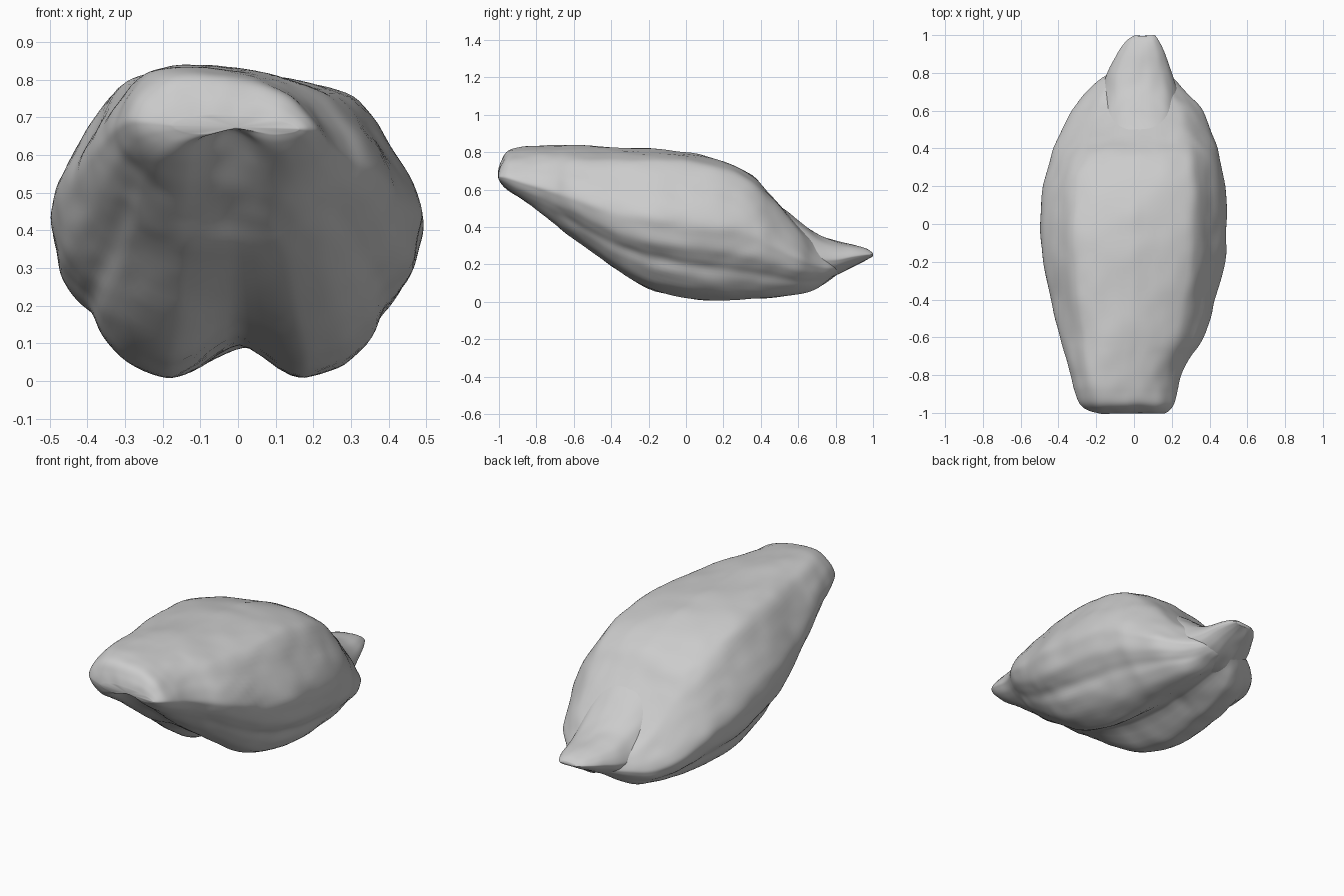
import bpy, bmesh, math
from mathutils import Vector, noise

cube = bpy.data.objects.get("Cube")
if cube:
    bpy.data.objects.remove(cube)

husk = bpy.data.materials.new("husk grey")
husk.use_nodes = True
colour = (0.6, 0.6, 0.6, 1)
husk.diffuse_color = colour
husk.node_tree.nodes["Principled BSDF"].inputs["Base Color"].default_value = colour

# Half sections, top to bottom: folded husk with belly lobes, and plain round end
folded = [(0, 1), (.3, .985), (.55, .955), (.69, .905), (.83, .77), (.95, .64),
          (1, .54), (.985, .45), (.95, .36), (.87, .29), (.79, .235),
          (.73, .15), (.6, .06), (.42, .01), (.3, 0), (0, .03)]
rounded = [(0, 1), (.3, .985), (.55, .93), (.72, .85), (.86, .72), (.95, .6),
           (1, .48), (.98, .4), (.93, .31), (.86, .24), (.77, .17),
           (.66, .1), (.53, .05), (.38, .01), (.25, 0), (0, 0)]


def spline(points, steps):
    """Smooth curve through tuples of any length."""
    pts = [points[0]] + list(points) + [points[-1]]
    out = []
    for i in range(1, len(pts) - 2):
        p, q, r, s = pts[i - 1:i + 3]
        for k in range(steps):
            t = k / steps
            out.append(tuple(
                b + 0.5 * t * (c - a + t * (2*a - 5*b + 4*c - d + t * (3*(b - c) + d - a)))
                for a, b, c, d in zip(p, q, r, s)))
    return out + [points[-1]]


def full_ring(half):
    side = spline(half, 4)
    return side + [(-u, v) for u, v in side[-2:0:-1]]


def loft(name, stations, ripple):
    """Stations: y, left x, right x, bottom z, top z, groove, roundness, tilt."""
    sections = list(zip(full_ring(folded), full_ring(rounded)))
    n = len(sections)
    bm = bmesh.new()
    rows = []
    for y, x0, x1, z0, z1, groove, mix, tilt in spline(stations, 6):
        mid, wide = (x0 + x1) / 2, (x1 - x0) / 2
        row = []
        for a, b in sections:
            u, v = Vector(a).lerp(Vector(b), mix)
            z = z0 + v * (z1 - z0) - tilt * u * v
            if v < 0.5:
                z += groove * math.exp(-(u / (0.22 + 0.2 * mix)) ** 2)
            row.append(bm.verts.new((mid + u * wide, y, z)))
        rows.append(row)
    for a, b in zip(rows, rows[1:]):
        for i in range(n):
            j = (i + 1) % n
            bm.faces.new((a[i], a[j], b[j], b[i]))
    for row in (rows[0], rows[-1]):
        centre = bm.verts.new(sum((v.co for v in row), Vector()) / n)
        for i in range(n):
            bm.faces.new((row[i], row[(i + 1) % n], centre))
    bmesh.ops.recalc_face_normals(bm, faces=bm.faces)
    bm.normal_update()
    # Uneven, slightly wrinkled skin
    for v in bm.verts:
        p = v.co
        bump = noise.noise(p * 5) + 0.6 * noise.noise(Vector((p.x * 14, p.y * 9, p.z * 14)))
        v.co = p + v.normal * ripple * bump
    mesh = bpy.data.meshes.new(name)
    bm.to_mesh(mesh)
    bm.free()
    mesh.materials.append(husk)
    bpy.context.collection.objects.link(bpy.data.objects.new(name, mesh))
    for f in mesh.polygons:
        f.use_smooth = True


# Grain: flattened back, sloping sides, soft side fold, twin belly lobes, arched lip
grain = [(-1, -.17, .16, .65, .70, .02, 1, .01),
         (-.985, -.24, .185, .615, .75, .06, 1, .02),
         (-.95, -.285, .21, .57, .80, .10, 1, .03),
         (-.88, -.315, .23, .52, .82, .08, 1, .04),
         (-.8, -.335, .25, .47, .83, .05, .9, .045),
         (-.7, -.365, .30, .405, .833, .02, .8, .045),
         (-.6, -.39, .37, .335, .83, .01, .6, .045),
         (-.4, -.435, .43, .185, .825, .04, .3, .04),
         (-.2, -.48, .48, .07, .82, .07, 0, .03),
         (0, -.495, .49, .016, .80, .08, 0, .01),
         (.2, -.48, .48, .0, .75, .08, .1, -.02),
         (.35, -.44, .455, .002, .675, .08, .25, -.04),
         (.45, -.40, .43, .008, .565, .07, .35, -.045),
         (.6, -.325, .365, .03, .40, .06, .4, -.04),
         (.7, -.25, .27, .06, .31, .05, .5, -.02),
         (.77, -.17, .21, .105, .27, .03, 1, 0),
         (.82, -.08, .14, .15, .22, 0, 1, 0)]
loft("grain_body", grain, 0.007)

# Stalk end: flattened beak rising out of the folds
tail = [(.4, -.2, .26, .2, .57, 0, 1, -.02),
        (.5, -.2, .26, .16, .51, 0, 1, -.02),
        (.6, -.19, .25, .12, .435, 0, 1, -.02),
        (.7, -.17, .23, .11, .365, 0, 1, -.01),
        (.8, -.14, .2, .14, .325, 0, 1, 0),
        (.9, -.09, .165, .19, .305, 0, 1, 0),
        (.97, -.04, .13, .225, .285, 0, 1, 0),
        (1, 0, .11, .24, .265, 0, 1, 0)]
loft("stalk_end", tail, 0.006)
